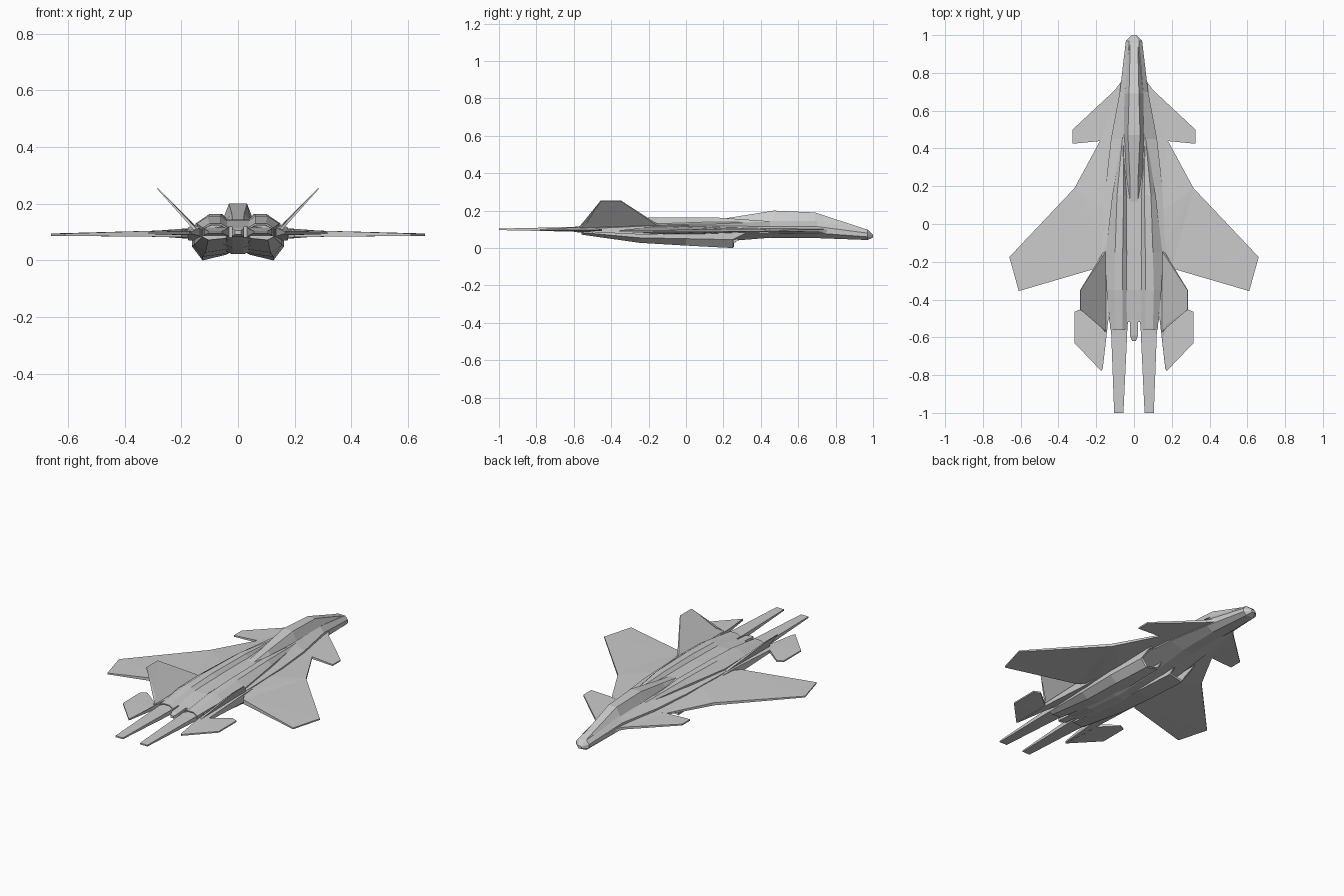
import bpy, bmesh
from mathutils import Vector


def finish(name, bm, mirror):
    bmesh.ops.recalc_face_normals(bm, faces=bm.faces)
    me = bpy.data.meshes.new(name)
    bm.to_mesh(me)
    bm.free()
    ob = bpy.data.objects.new(name, me)
    bpy.context.collection.objects.link(ob)
    if mirror:
        m = ob.modifiers.new("Mirror", 'MIRROR')
        m.use_mirror_merge = False
    return ob


def loft(name, rings, mirror=False, hollow=None):
    """Skin closed rings of points; hollow = (ring index, rim, recess vector)."""
    bm = bmesh.new()
    vs = [[bm.verts.new(p) for p in r] for r in rings]
    for a, b in zip(vs, vs[1:]):
        for i in range(len(a)):
            j = (i + 1) % len(a)
            bm.faces.new((a[i], a[j], b[j], b[i]))
    caps = {0: bm.faces.new(vs[0]), -1: bm.faces.new(vs[-1])}
    if hollow:
        end, rim, push = hollow
        bmesh.ops.recalc_face_normals(bm, faces=bm.faces)
        cap = caps[end]
        bmesh.ops.inset_region(bm, faces=[cap], thickness=rim)
        # second, zero-width inset gives the walls of the recess
        bmesh.ops.inset_region(bm, faces=[cap], thickness=rim * 0.2)
        bmesh.ops.translate(bm, verts=cap.verts, vec=push)
    return finish(name, bm, mirror)


def plate(name, pts, normal=(0, 0, 1), mirror=True):
    """Thin surface from outline points (x, y, z, thickness)."""
    bm = bmesh.new()
    n = Vector(normal).normalized()
    top = [bm.verts.new(Vector(p[:3]) + n * p[3] / 2) for p in pts]
    bot = [bm.verts.new(Vector(p[:3]) - n * p[3] / 2) for p in pts]
    flats = [bm.faces.new(top), bm.faces.new(bot[::-1])]
    for i in range(len(pts)):
        j = (i + 1) % len(pts)
        bm.faces.new((top[i], bot[i], bot[j], top[j]))
    bmesh.ops.triangulate(bm, faces=flats)
    return finish(name, bm, mirror)


def hull_ring(y, wt, zt, wm, zu, zl, wb, zb):
    half = [(wt, zt), (wm, zu), (wm, zl), (wb, zb)]
    return [(x, y, z) for x, z in half] + [(-x, y, z) for x, z in half[::-1]]


# central fuselage
loft("fuselage", [hull_ring(*r) for r in (
    (1.0, .008, .072, .012, .068, .062, .008, .056),
    (.97, .025, .10, .043, .080, .060, .025, .043),
    (.70, .048, .145, .075, .115, .080, .035, .053),
    (.45, .055, .145, .122, .115, .078, .03, .055),
    (.20, .06, .145, .150, .118, .075, .02, .035),
    (-.12, .06, .145, .163, .120, .075, .02, .022),
    (-.35, .06, .140, .150, .118, .080, .02, .045),
    (-.52, .05, .120, .130, .110, .085, .02, .080))])

# canopy running back into the spine
loft("canopy", [[(wt, y, zt), (wb, y, zb), (-wb, y, zb), (-wt, y, zt)]
                for y, wt, zt, wb, zb in (
    (.965, .02, .100, .035, .085), (.69, .026, .19, .052, .14),
    (.47, .032, .20, .055, .14), (.25, .022, .165, .045, .14),
    (.12, .02, .145, .03, .135))])

# upper engine humps ending in hollow nozzles
loft("engine_hump", [[(a, y, zb), (b, y, zt), (c, y, zt), (d, y, zu), (d, y, zl), (a, y, zl)]
                     for y, a, b, c, d, zb, zt, zu, zl in (
    (.47, .055, .058, .060, .064, .135, .142, .135, .12),
    (.15, .025, .055, .09, .115, .130, .164, .14, .10),
    (-.15, .022, .06, .10, .150, .130, .164, .13, .09),
    (-.35, .022, .06, .105, .145, .128, .156, .13, .075),
    (-.56, .035, .06, .10, .125, .115, .130, .115, .085))],
    mirror=True, hollow=(-1, .006, (0, .05, 0)))

# under-slung air intakes, raked open mouths
loft("intake", [[(a, y1, zt), (a + .002, y0, zi), (c, y0, zb), (d, y0, zo), (d, y1, zt)]
                for y0, y1, a, c, d, zt, zi, zb, zo in (
    (.25, .33, .04, .125, .158, .085, .02, .0, .045),
    (.0, .0, .03, .125, .163, .095, .025, .013, .05),
    (-.25, -.25, .03, .115, .155, .10, .04, .028, .055),
    (-.56, -.56, .04, .105, .125, .10, .078, .072, .083))],
    mirror=True, hollow=(0, .010, (0, -.12, .01)))

# main wing with leading-edge strake
plate("wing", [(.10, .48, .095, .02), (.18, .44, .095, .01), (.315, .19, .095, .016),
               (.66, -.175, .091, .008), (.61, -.355, .091, .008),
               (.20, -.235, .095, .025), (.15, -.15, .095, .04), (.12, .05, .095, .045)])

# canards
plate("canard", [(.05, .78, .09, .02), (.10, .71, .093, .014), (.325, .50, .093, .008),
                 (.325, .425, .093, .008), (.17, .44, .093, .014), (.08, .44, .093, .03)])

# side beams carrying the tail surfaces
loft("tail_beam", [[(a, y, zt), (b, y, zt - .01), (b, y, zb), (a, y, zb)]
                   for y, a, b, zt, zb in (
    (.0, .13, .165, .120, .085), (-.20, .13, .175, .128, .07),
    (-.50, .135, .178, .115, .085), (-.77, .166, .174, .102, .094))], mirror=True)

# tailplanes
plate("tailplane", [(.15, -.50, .097, .02), (.18, -.53, .097, .016), (.28, -.45, .097, .01),
                    (.315, -.465, .097, .008), (.315, -.63, .097, .008),
                    (.172, -.78, .097, .008), (.15, -.60, .097, .016)])

# outward-canted fins
plate("fin", [(.152, -.14, .115, .014), (.284, -.35, .254, .004),
              (.284, -.455, .254, .004), (.175, -.53, .138, .012),
              (.152, -.57, .110, .010)], normal=(.73, 0, -.68))

# long flat tail booms
plate("tail_boom", [(.03, -.42, .10, .04), (.125, -.42, .10, .04), (.120, -.60, .10, .025),
                    (.105, -1, .10, .008), (.056, -1, .10, .008), (.037, -.60, .10, .025)])

# centre sting between the nozzles
loft("tail_sting", [[(-w, y, zb), (w, y, zb), (w, y, zt), (-w, y, zt)]
                    for y, w, zb, zt in ((-.40, .022, .07, .13), (-.59, .022, .085, .115),
                                         (-.62, .010, .092, .106))])
